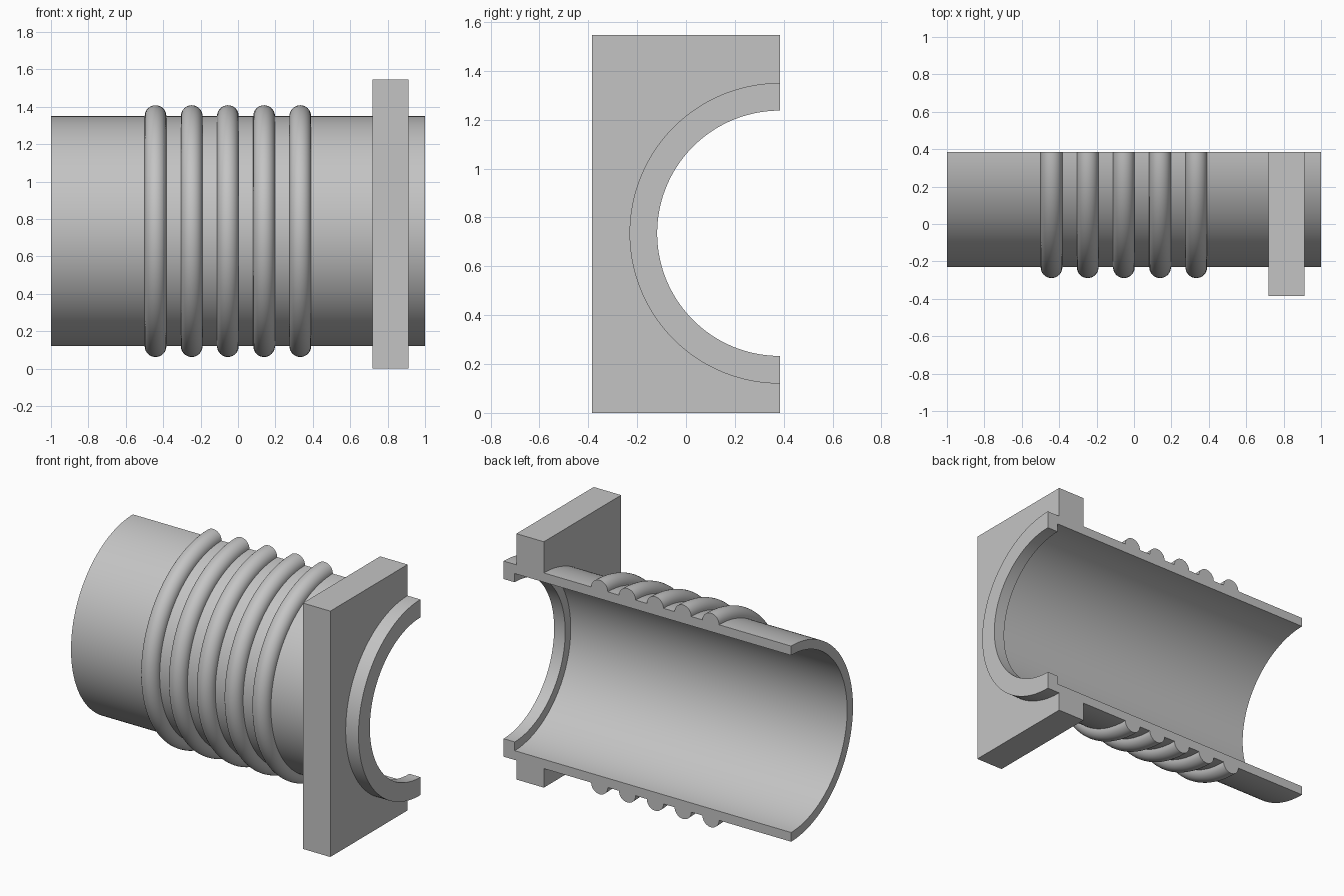
import bpy
import bmesh
from math import sin, cos, pi, radians

if "Cube" in bpy.data.objects:
    bpy.data.objects.remove(bpy.data.objects["Cube"], do_unlink=True)

AXIS_Y, AXIS_Z = 0.384, 0.735      # pipe axis, lying on the cut plane
OUTER, BORE, LIP = 0.615, 0.557, 0.502
BEAD = 0.058
STEPS = 72

grey = bpy.data.materials.new("plain grey")
grey.use_nodes = True
colour = (0.55, 0.55, 0.55, 1)
grey.diffuse_color = colour
grey.node_tree.nodes["Principled BSDF"].inputs["Base Color"].default_value = colour


def around(x, r, t):
    """Point at radius r, turned t from the top towards the front."""
    return (x, AXIS_Y - r * sin(t), AXIS_Z + r * cos(t))


def loft(name, sections):
    """Solid through matching closed sections, capped at both ends."""
    bm = bmesh.new()
    loops = [[bm.verts.new(p) for p in s] for s in sections]
    n = len(loops[0])
    for a, b in zip(loops, loops[1:]):
        for i in range(n):
            j = (i + 1) % n
            bm.faces.new((a[i], a[j], b[j], b[i]))
    bm.faces.new(loops[0])
    bm.faces.new(loops[-1])
    bmesh.ops.recalc_face_normals(bm, faces=bm.faces)
    mesh = bpy.data.meshes.new(name)
    bm.to_mesh(mesh)
    bm.free()
    mesh.materials.append(grey)
    obj = bpy.data.objects.new(name, mesh)
    bpy.context.collection.objects.link(obj)
    bpy.ops.object.select_all(action="DESELECT")
    obj.select_set(True)
    bpy.context.view_layer.objects.active = obj
    bpy.ops.object.shade_smooth_by_angle(angle=radians(30))
    return obj


def half_turn(name, profile):
    """Sweep an (x, radius) profile half way round the axis."""
    return loft(name, [[around(x, r, pi * k / STEPS) for x, r in profile]
                       for k in range(STEPS + 1)])


# Half pipe with a narrower lip at the flange end
half_turn("half_pipe", [(-1, OUTER), (1, OUTER), (1, LIP),
                        (0.923, LIP), (0.923, BORE), (-1, BORE)])

# Five rounded beads around the outside
for i in range(5):
    centre = -0.441 + 0.1935 * i
    half_turn(f"bead_{i + 1}", [(centre - BEAD * cos(pi * k / 16),
                                 OUTER + BEAD * sin(pi * k / 16))
                                for k in range(17)])

# Rectangular flange plate with a half-round opening
TOP, FRONT = 1.546, -0.384


def plate_outline(x):
    arc = [around(x, OUTER, pi * k / STEPS) for k in range(STEPS + 1)]
    return arc + [(x, AXIS_Y, 0), (x, FRONT, 0), (x, FRONT, TOP), (x, AXIS_Y, TOP)]


loft("flange_plate", [plate_outline(0.72), plate_outline(0.911)])
